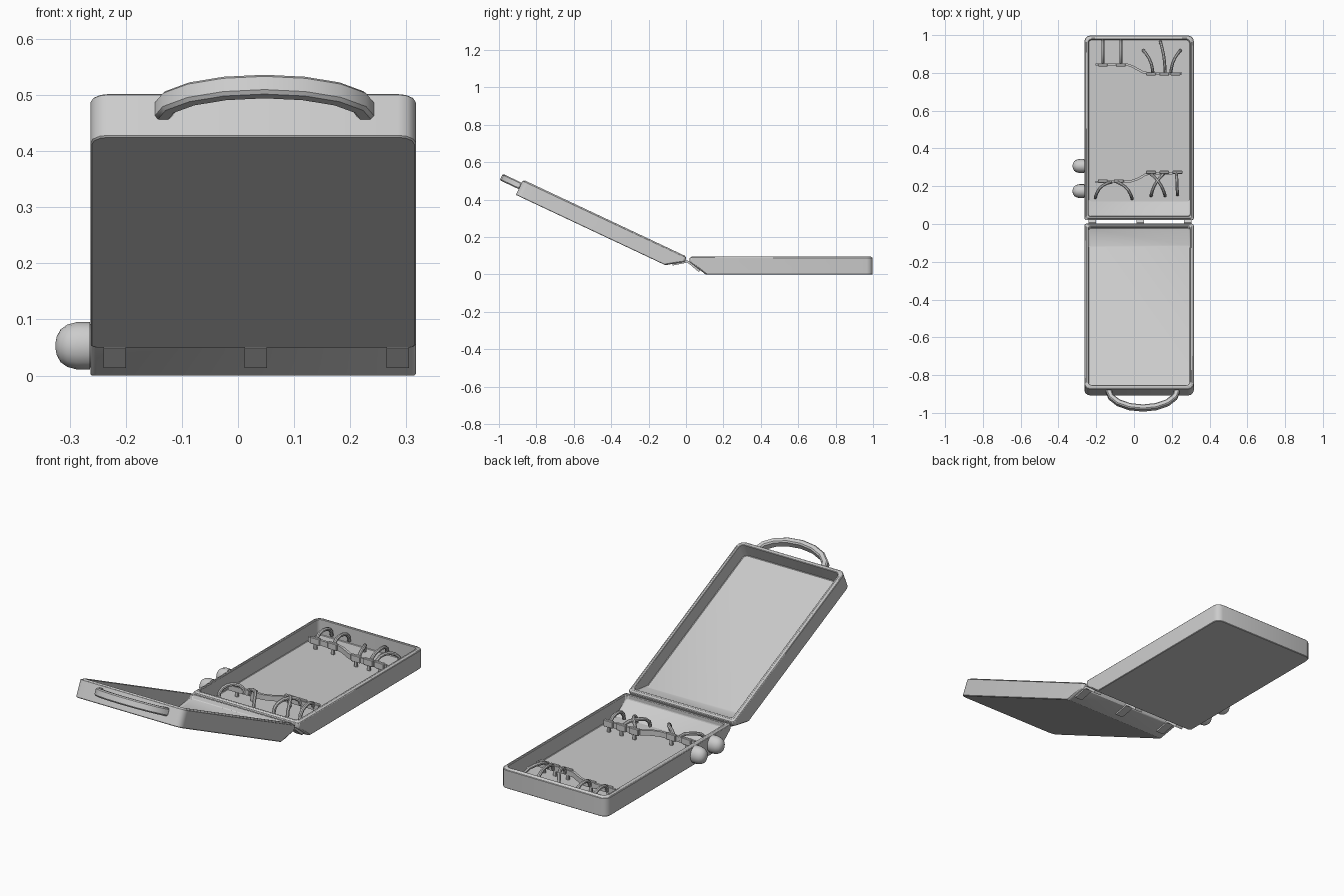
import bpy, bmesh, math
from mathutils import Vector, Matrix

if "Cube" in bpy.data.objects:
    bpy.data.objects.remove(bpy.data.objects["Cube"])

CX = 0.027          # case centre in x
HALF = 0.29         # case half width
TILT = math.radians(25.2)


def finish(name, bm, bevel=0.0, segments=1, smooth=True):
    bmesh.ops.recalc_face_normals(bm, faces=bm.faces)
    mesh = bpy.data.meshes.new(name)
    bm.to_mesh(mesh)
    bm.free()
    ob = bpy.data.objects.new(name, mesh)
    bpy.context.collection.objects.link(ob)
    if bevel:
        m = ob.modifiers.new("bevel", 'BEVEL')
        m.width, m.segments = bevel, segments
        m.limit_method, m.angle_limit = 'ANGLE', math.radians(40)
    if smooth:
        bpy.ops.object.select_all(action='DESELECT')
        ob.select_set(True)
        bpy.context.view_layer.objects.active = ob
        bpy.ops.object.shade_smooth_by_angle(angle=math.radians(35))
    return ob


def loft(name, rings, **kw):
    """Skin closed rings of equal length and cap both ends."""
    bm = bmesh.new()
    vs = [[bm.verts.new(p) for p in r] for r in rings]
    n = len(vs[0])
    for a, b in zip(vs, vs[1:]):
        for i in range(n):
            bm.faces.new((a[i], a[(i + 1) % n], b[(i + 1) % n], b[i]))
    bm.faces.new(vs[0])
    bm.faces.new(vs[-1])
    return finish(name, bm, **kw)


def sweep(name, pts, a, b, axis, sides=4, **kw):
    """Sweep a section along pts; b is the half size along axis, a across it."""
    pts, axis = [Vector(p) for p in pts], Vector(axis).normalized()
    k = 1 / math.cos(math.pi / sides)
    rings = []
    for i, p in enumerate(pts):
        t = pts[min(i + 1, len(pts) - 1)] - pts[max(i - 1, 0)]
        s = t.cross(axis).normalized()
        angs = [2 * math.pi * (j + 0.5) / sides for j in range(sides)]
        rings.append([p + s * a * k * math.cos(q) + axis * b * k * math.sin(q) for q in angs])
    return loft(name, rings, **kw)


def box(name, loc, size):
    bm = bmesh.new()
    bmesh.ops.create_cube(bm, size=1, matrix=Matrix.Translation(loc) @ Matrix.Diagonal((*size, 1)))
    return finish(name, bm, bevel=0.003, smooth=False)


def tray(name, length, h):
    """Open shell: far corners rounded, hinge end sloped underneath."""
    def ring(inset, near, z):
        r = 0.032 - inset * 0.6
        x, far = HALF - inset, length - inset
        pts = [(-x, near + 0.008, z), (-x + 0.008, near, z), (x - 0.008, near, z), (x, near + 0.008, z)]
        for cx, start in ((x - r, 0), (-x + r, 90)):
            for j in range(4):
                q = math.radians(start + 30 * j)
                pts.append((cx + r * math.cos(q), far - r + r * math.sin(q), z))
        return pts
    w = 0.021
    rings = [ring(0, 0.085, 0), ring(0, 0, h - 0.03), ring(0, 0, h - 0.005),
             ring(0.008, 0.008, h - 0.005), ring(0.010, 0.010, h), ring(w, w, h),
             ring(w, w, h - 0.022), ring(w, 0.1, 0.018)]
    return loft(name, rings, bevel=0.004)


# Base tray and tilted lid
base = tray("base_tray", 0.978, 0.097)
base.location = (CX, 0.02, 0)

lid_matrix = (Matrix.Translation((CX, 0.005, 0.095)) @ Matrix.Rotation(-TILT, 4, 'X')
              @ Matrix.Rotation(math.pi, 4, 'Z') @ Matrix.Translation((0, 0, -0.09)))
lid = tray("lid", 0.968, 0.09)
lid.matrix_world = lid_matrix

# Carrying handle on the lid end
arc = []
for i in range(9):
    q = math.pi * i / 8
    arc.append((-0.02 + 0.183 * math.cos(q), 0.96 + 0.105 * math.sin(q), 0.053))
handle = sweep("handle", arc, 0.015, 0.019, (0, 0, 1), bevel=0.006)
handle.matrix_world = lid_matrix

# Hinge straps
for i, x in enumerate((-0.22, 0.032, 0.285)):
    side = ((0.072, 0.018), (0.02, 0.062), (0.006, 0.07), (-0.008, 0.067), (-0.072, 0.054))
    sweep(f"hinge_{i}", [(x, y, z) for y, z in side], 0.006, 0.02, (1, 0, 0), smooth=False)

# Two domed knobs on the left side
profile = ((-0.25, 0.92), (-0.264, 0.92), (-0.264, 1), (-0.288, 1), (-0.304, 0.9),
           (-0.316, 0.7), (-0.323, 0.4), (-0.325, 0.15))
for i, y in enumerate((0.174, 0.307)):
    rings = []
    for x, s in profile:
        rings.append([(x, y + 0.037 * s * math.cos(q), 0.053 + 0.042 * s * math.sin(q))
                      for q in (2 * math.pi * j / 16 for j in range(16))])
    loft(f"knob_{i}", rings)

# Wavy retaining straps inside the base
front_strap = ((-0.205, 0.222), (-0.02, 0.225), (0.02, 0.238), (0.06, 0.262), (0.09, 0.268), (0.255, 0.27))
back_strap = ((-0.205, 0.845), (-0.04, 0.845), (-0.01, 0.835), (0.05, 0.802), (0.09, 0.797), (0.255, 0.797))
for name, path in (("front_strap", front_strap), ("back_strap", back_strap)):
    sweep(name, [(x, y, 0.056) for x, y in path], 0.006, 0.013, (0, 0, 1), smooth=False)

# Clip plates with pegs down to the floor
clips = [(-0.165, 0.228), (-0.08, 0.228), (0.09, 0.274), (0.16, 0.274), (0.23, 0.274),
         (-0.165, 0.842), (-0.07, 0.842), (0.09, 0.794), (0.16, 0.794), (0.22, 0.794)]
for i, (x, y) in enumerate(clips):
    box(f"clip_plate_{i}", (x, y, 0.058), (0.052, 0.016, 0.034))
    box(f"clip_peg_{i}", (x, y, 0.034), (0.018, 0.012, 0.036))

# Arched hooks: start, end, sideways bow
hooks = [((-0.165, 0.85), (-0.165, 0.968), 0), ((-0.07, 0.85), (-0.07, 0.968), 0),
         ((0.1, 0.80), (0.05, 0.918), 0.012), ((0.165, 0.80), (0.14, 0.965), 0.006),
         ((0.195, 0.80), (0.245, 0.918), -0.012),
         ((-0.12, 0.222), (-0.205, 0.14), 0.02), ((-0.09, 0.222), (-0.01, 0.135), -0.016),
         ((0.09, 0.265), (0.165, 0.15), -0.012), ((0.157, 0.265), (0.09, 0.15), 0.012),
         ((0.225, 0.27), (0.23, 0.155), 0)]
heights = (0.05, 0.072, 0.084, 0.088, 0.086, 0.077, 0.06, 0.035)
for i, (s, e, bow) in enumerate(hooks):
    s, d = Vector((*s, 0)), Vector((e[0] - s[0], e[1] - s[1], 0))
    side = Vector((-d.y, d.x, 0)).normalized()
    pts = []
    for j, z in enumerate(heights):
        t = (1 - math.cos(math.pi * j / 7)) / 2
        pts.append(s + d * t + side * bow * -math.sin(math.pi * t) + Vector((0, 0, z)))
    sweep(f"hook_{i}", pts, 0.008, 0.008, side, sides=8)
